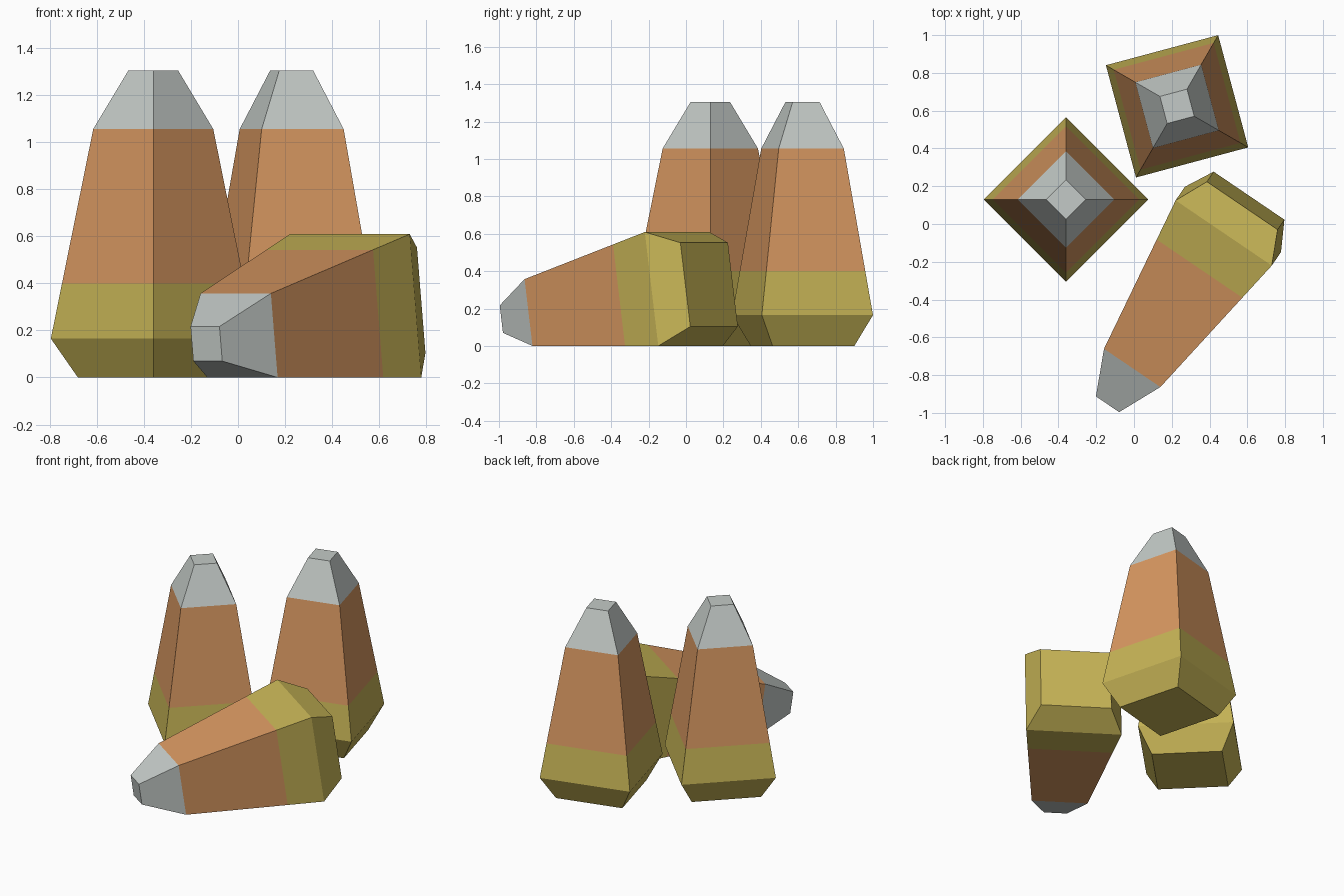
import bpy, bmesh, math
from mathutils import Matrix, Vector

if "Cube" in bpy.data.objects:
    bpy.data.objects.remove(bpy.data.objects["Cube"])


def make_mat(name, rgb):
    m = bpy.data.materials.new(name)
    m.diffuse_color = (*rgb, 1)
    m.use_nodes = True
    m.node_tree.nodes["Principled BSDF"].inputs["Base Color"].default_value = m.diffuse_color
    return m


MATS = [make_mat("yellow", (0.56, 0.45, 0.092)),
        make_mat("orange", (0.68, 0.31, 0.118)),
        make_mat("pale grey", (0.55, 0.59, 0.57))]

# Shared square profile: (height, corner radius)
SLOPE = (0.435 - 0.255) / 0.89
PROFILE = [(0, 0.32), (0.165, 0.435), (0.40, 0.435 - SLOPE * 0.235),
           (1.055, 0.255), (1.305, 0.105)]
BANDS = [0, 0, 1, 2]  # material of each band


def candy(name, matrix):
    """Square tapered sweet with three colour bands."""
    bm = bmesh.new()
    rings = [[bm.verts.new((r * math.cos(k * math.pi / 2),
                            r * math.sin(k * math.pi / 2), z)) for k in range(4)]
             for z, r in PROFILE]
    for i, band in enumerate(BANDS):
        for k in range(4):
            j = (k + 1) % 4
            f = bm.faces.new((rings[i][k], rings[i][j], rings[i + 1][j], rings[i + 1][k]))
            f.material_index = band
    bm.faces.new(rings[0][::-1]).material_index = 0
    bm.faces.new(rings[-1]).material_index = 2
    bmesh.ops.recalc_face_normals(bm, faces=bm.faces)
    me = bpy.data.meshes.new(name)
    bm.to_mesh(me)
    bm.free()
    for m in MATS:
        me.materials.append(m)
    ob = bpy.data.objects.new(name, me)
    ob.matrix_world = matrix
    bpy.context.collection.objects.link(ob)


# Two standing sweets
candy("standing_candy_left", Matrix.Translation((-0.36, 0.13, 0)))
candy("standing_candy_back", Matrix.Translation((0.228, 0.623, 0))
      @ Matrix.Rotation(math.radians(60), 4, 'Z'))

# Lying sweet, tipped until one side face rests on the ground
tilt = math.atan(SLOPE * math.sqrt(0.5))
h = Vector((-0.561, -0.827, 0)).normalized()
up = Vector((0, 0, 1))
axis = h * math.cos(tilt) - up * math.sin(tilt)
normal = h * math.sin(tilt) + up * math.cos(tilt)
side = normal.cross(axis)
rot = Matrix((side, normal, axis)).transposed()
if rot.determinant() < 0:
    rot = Matrix((-side, normal, axis)).transposed()
candy("lying_candy", Matrix.Translation((0.591, 0.1235, 0.328)) @ rot.to_4x4()
      @ Matrix.Rotation(math.radians(45), 4, 'Z'))
